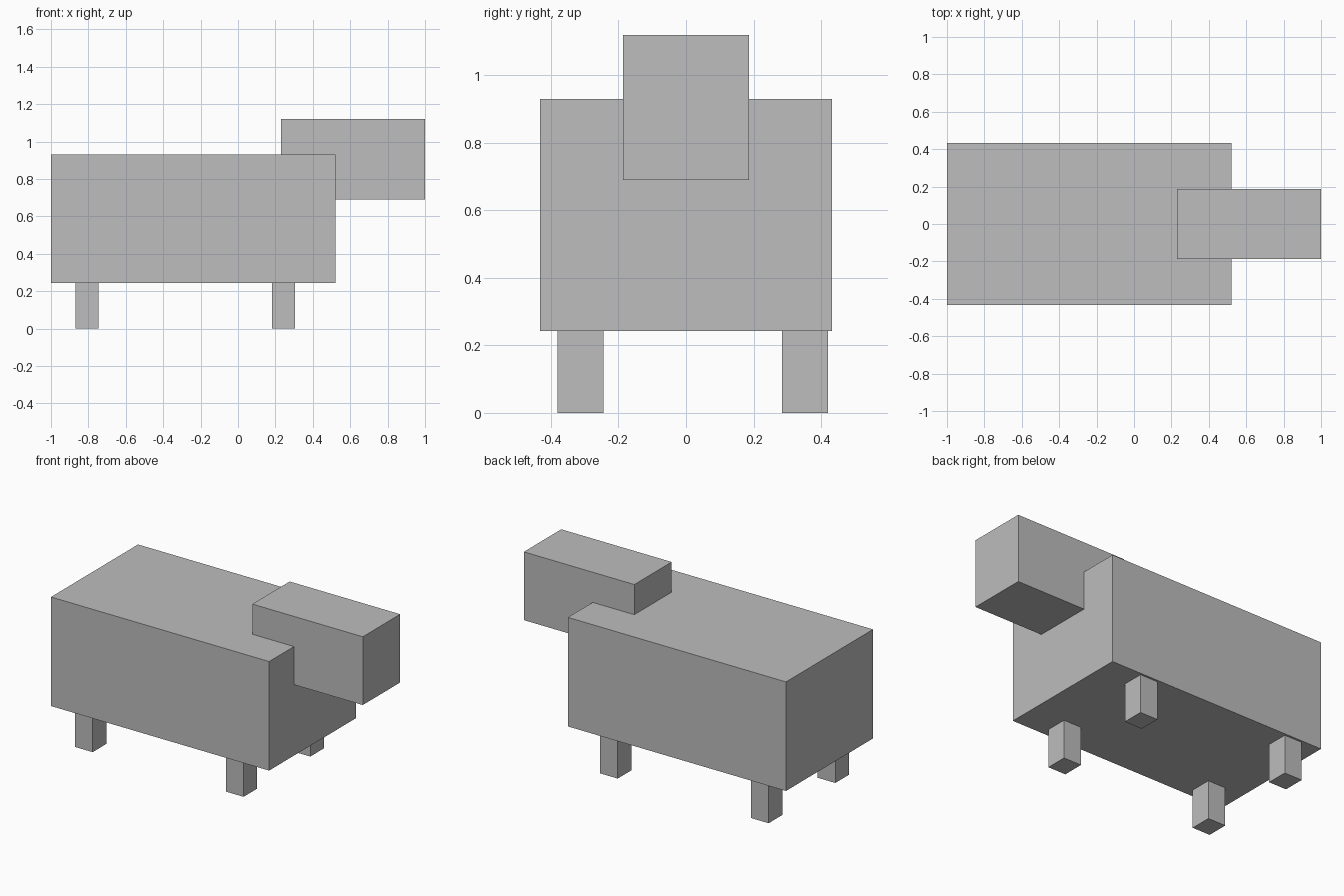
import bpy
from mathutils import Vector

cube = bpy.data.objects.get("Cube")
if cube:
    bpy.data.objects.remove(cube, do_unlink=True)

# Single plain grey
grey = bpy.data.materials.new("plain_grey")
grey.use_nodes = True
grey.diffuse_color = (0.51, 0.51, 0.51, 1)
grey.node_tree.nodes["Principled BSDF"].inputs["Base Color"].default_value = grey.diffuse_color


def box(name, low, high):
    """Add a box spanning two opposite corners."""
    low, high = Vector(low), Vector(high)
    bpy.ops.mesh.primitive_cube_add(size=1, location=(low + high) / 2)
    obj = bpy.context.object
    obj.name = name
    obj.scale = high - low
    bpy.ops.object.transform_apply(location=False, rotation=False, scale=True)
    obj.data.materials.append(grey)
    return obj


# Body and the head sunk into its upper end
box("body", (-1, -0.433, 0.243), (0.52, 0.433, 0.93))
box("head", (0.23, -0.186, 0.69), (1, 0.186, 1.12))

# Four short legs, tucked slightly into the body
for end, x in (("rear", -0.87), ("fore", 0.182)):
    for side, y in (("right", -0.38), ("left", 0.284)):
        box(f"{end}_{side}_leg", (x, y, 0), (x + 0.123, y + 0.136, 0.26))
